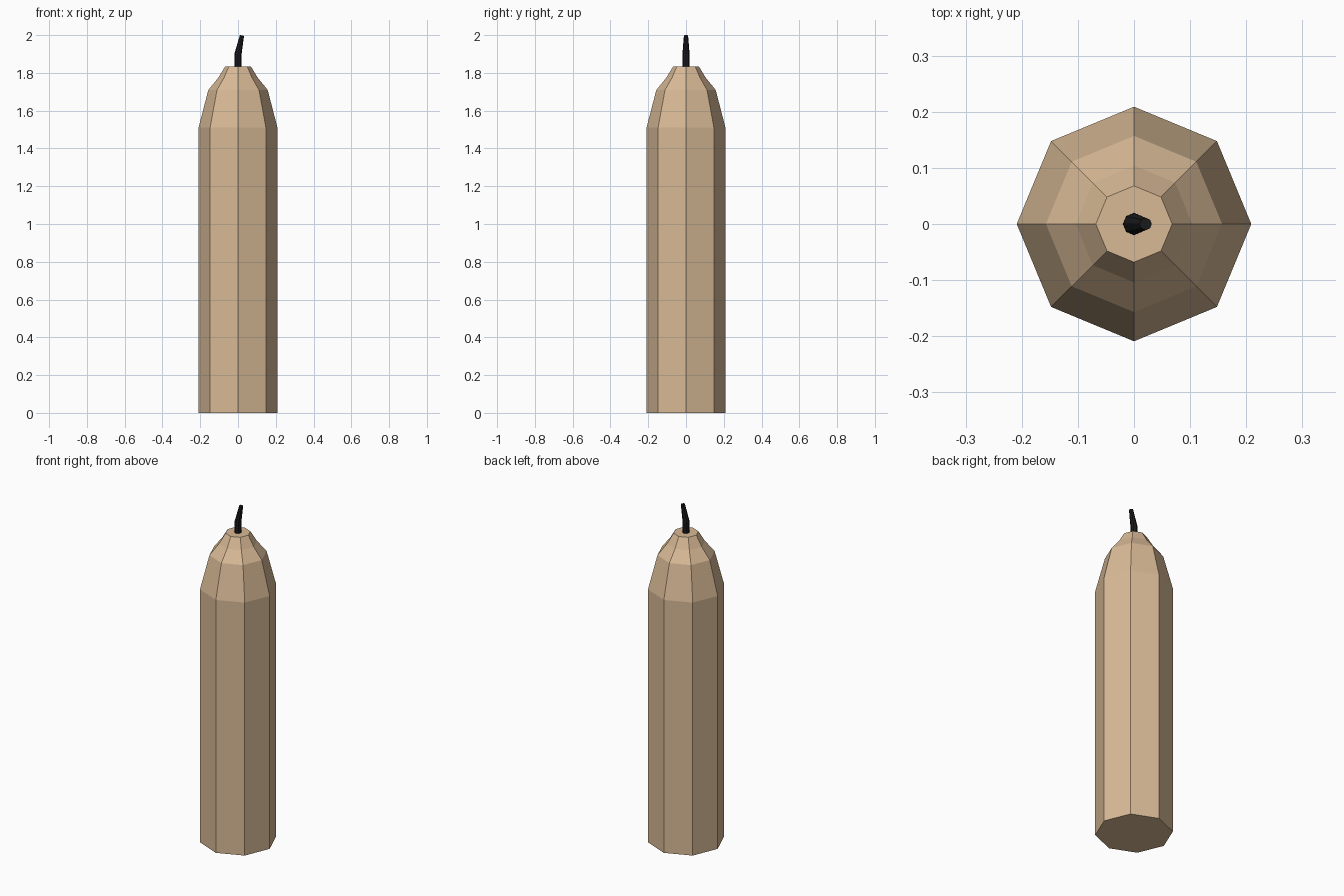
import bpy, bmesh, math

if "Cube" in bpy.data.objects:
    bpy.data.objects.remove(bpy.data.objects["Cube"])

def material(name, rgb):
    m = bpy.data.materials.new(name)
    m.diffuse_color = (*rgb, 1)
    m.use_nodes = True
    m.node_tree.nodes["Principled BSDF"].inputs["Base Color"].default_value = m.diffuse_color
    return m

def loft(name, rings, sides, mat):
    """Flat-faced skin through rings (centre x, z, radius, tilt), capped at both ends."""
    bm = bmesh.new()
    loops = []
    for cx, z, r, tilt in rings:
        loop = []
        for i in range(sides):
            a = 2 * math.pi * i / sides
            x, y = r * math.cos(a), r * math.sin(a)
            loop.append(bm.verts.new((cx + x * math.cos(tilt), y, z - x * math.sin(tilt))))
        loops.append(loop)
    for lo, hi in zip(loops, loops[1:]):
        for i in range(sides):
            j = (i + 1) % sides
            bm.faces.new((lo[i], lo[j], hi[j], hi[i]))
    bm.faces.new(loops[0][::-1])
    bm.faces.new(loops[-1])
    me = bpy.data.meshes.new(name)
    bm.to_mesh(me)
    bm.free()
    me.materials.append(mat)
    ob = bpy.data.objects.new(name, me)
    bpy.context.collection.objects.link(ob)
    return ob

wax = material("tan_wax", (0.69, 0.49, 0.305))
black = material("charred_black", (0.011, 0.011, 0.012))

# Octagonal candle body with melted shoulder
loft("candle_body", [(0, 0, 0.209, 0), (0, 1.51, 0.209, 0), (0, 1.71, 0.157, 0),
                     (0, 1.775, 0.104, 0), (0, 1.835, 0.068, 0)], 8, wax)

# Bent wick, leaning toward +x
loft("wick", [(0, 1.82, 0.02, 0), (0, 1.9, 0.019, 0.1),
              (0.021, 1.998, 0.011, 0.2)], 8, black)
